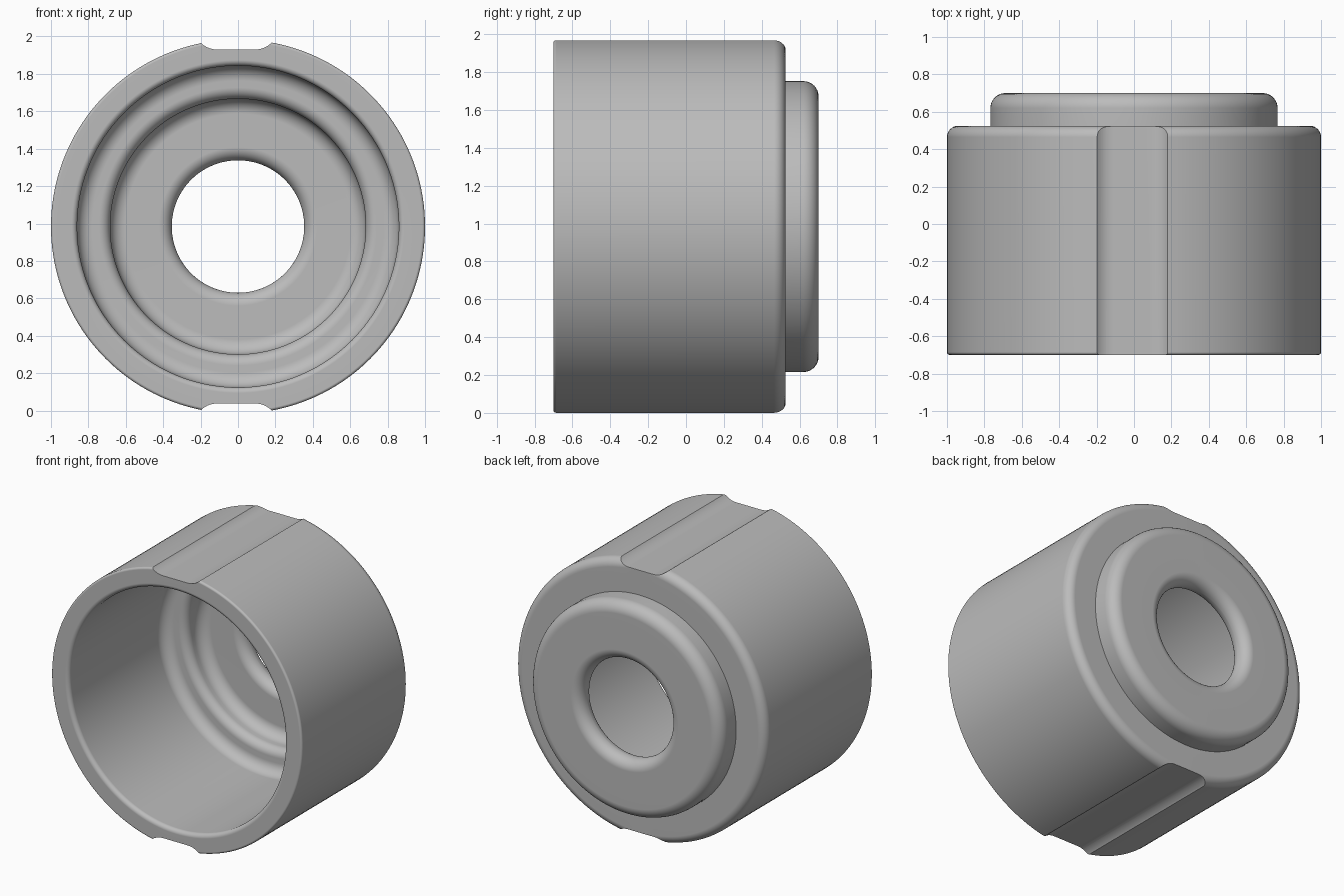
import bpy, bmesh, math
from mathutils import Vector

default = bpy.data.objects.get("Cube")
if default:
    bpy.data.objects.remove(default, do_unlink=True)

CENTRE_Z = 0.984
SEGMENTS = 160

grey = bpy.data.materials.new("plain grey")
grey.use_nodes = True
colour = (0.5, 0.5, 0.5, 1)
grey.diffuse_color = colour
grey.node_tree.nodes["Principled BSDF"].inputs["Base Color"].default_value = colour


def filleted(corners, steps=8):
    """Closed outline with each square corner replaced by an arc of its radius."""
    pts = []
    for i, (r, y, f) in enumerate(corners):
        p = Vector((r, y))
        if f == 0:
            pts.append(p)
            continue
        a = (Vector(corners[i - 1][:2]) - p).normalized()
        b = (Vector(corners[(i + 1) % len(corners)][:2]) - p).normalized()
        mid = p + (a + b) * f
        for k in range(steps + 1):
            t = math.pi / 2 * k / steps
            pts.append(mid - b * f * math.cos(t) - a * f * math.sin(t))
    return pts


def make_object(name, bm):
    bmesh.ops.recalc_face_normals(bm, faces=bm.faces)
    mesh = bpy.data.meshes.new(name)
    bm.to_mesh(mesh)
    bm.free()
    mesh.materials.append(grey)
    obj = bpy.data.objects.new(name, mesh)
    bpy.context.collection.objects.link(obj)
    return obj


# Hollow cap: radius, depth and fillet of each corner, turned around the y axis
section = filleted([
    (0.354, 0.55, 0.07), (0.354, 0.70, 0.075),    # centre hole
    (0.768, 0.70, 0.08), (0.768, 0.525, 0),       # raised boss
    (1.0, 0.525, 0.06), (1.0, -0.70, 0.015),      # outer wall
    (0.86, -0.70, 0.03), (0.86, 0.385, 0.08),     # open rim and bore
    (0.683, 0.385, 0.06), (0.683, 0.55, 0.08),    # stepped recess
])
bm = bmesh.new()
rings = []
for s in range(SEGMENTS):
    a = 2 * math.pi * s / SEGMENTS
    rings.append([bm.verts.new((p.x * math.cos(a), p.y, CENTRE_Z + p.x * math.sin(a)))
                  for p in section])
for s in range(SEGMENTS):
    r0, r1 = rings[s], rings[(s + 1) % SEGMENTS]
    for i in range(len(section)):
        j = (i + 1) % len(section)
        bm.faces.new((r0[i], r0[j], r1[j], r1[i]))
cap = make_object("cap_body", bm)


def groove_cutter(side):
    """Flat-bottomed channel with concave flanks, running front to back."""
    floor, half, radius = 0.946, 0.10, 0.128
    flank = []
    for k in range(9):
        t = math.radians(50) * k / 8
        flank.append((half + radius * math.sin(t), floor + radius * (1 - math.cos(t))))
    flank.append((0.3, 1.1))
    outline = [(-x, h) for x, h in reversed(flank)] + flank
    bm = bmesh.new()
    face = bm.faces.new([bm.verts.new((x - 0.01, -1, CENTRE_Z + side * h))
                         for x, h in outline])
    grown = bmesh.ops.extrude_face_region(bm, geom=[face])["geom"]
    bmesh.ops.translate(bm, vec=(0, 2, 0),
                        verts=[v for v in grown if isinstance(v, bmesh.types.BMVert)])
    cutter = make_object("groove_cutter", bm)
    cutter.hide_render = True
    return cutter


# Alignment grooves along the top and bottom
bpy.context.view_layer.objects.active = cap
cap.select_set(True)
for side in (1, -1):
    cutter = groove_cutter(side)
    cut = cap.modifiers.new("groove", "BOOLEAN")
    cut.operation = "DIFFERENCE"
    cut.solver = "EXACT"
    cut.object = cutter
    bpy.ops.object.modifier_apply(modifier=cut.name)
    bpy.data.objects.remove(cutter, do_unlink=True)

# Smooth shading with crisp groove and boss edges
bpy.ops.object.shade_smooth_by_angle(angle=math.radians(25))
weighted = cap.modifiers.new("even_normals", "WEIGHTED_NORMAL")
weighted.keep_sharp = True
